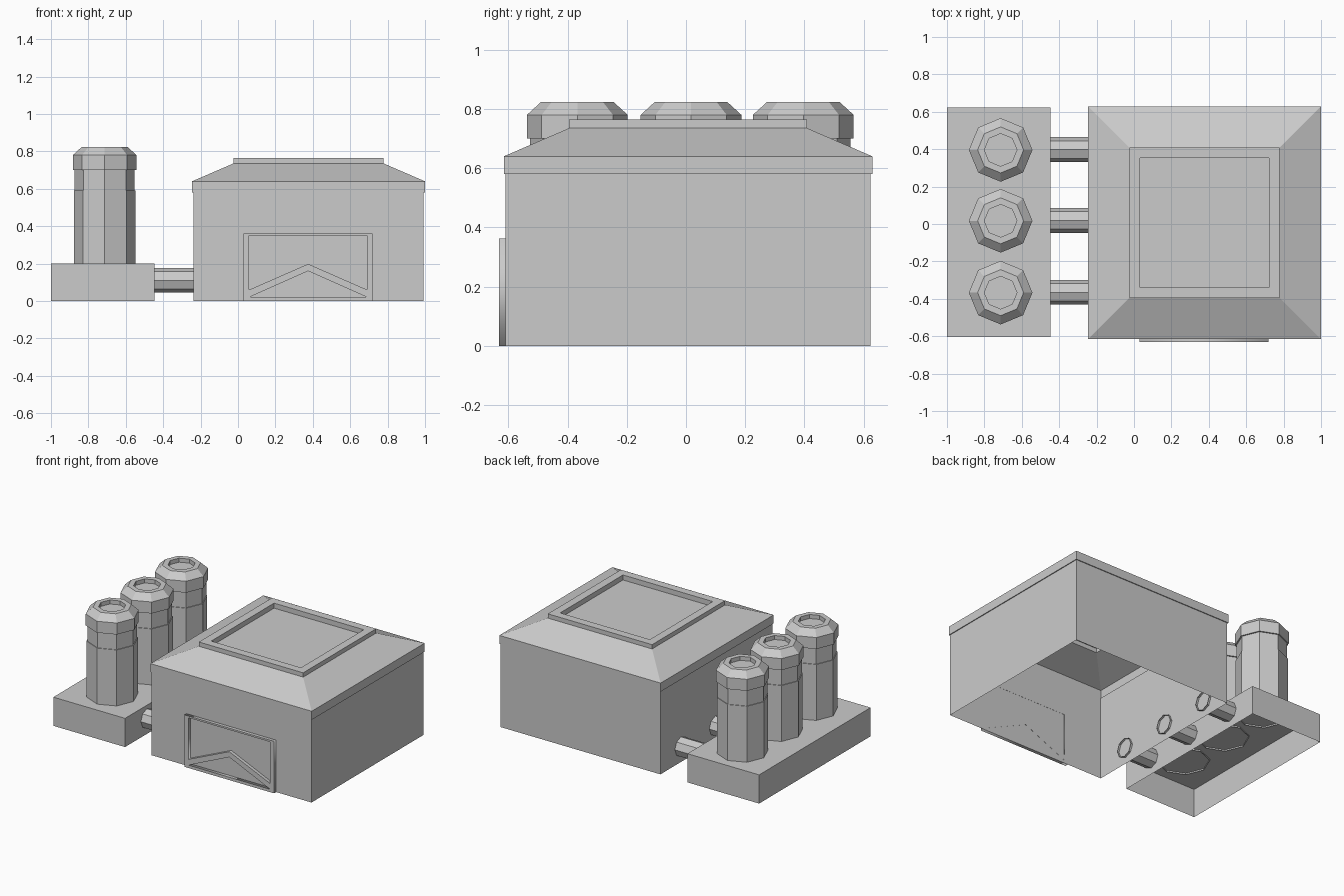
import bpy, math

if "Cube" in bpy.data.objects:
    bpy.data.objects.remove(bpy.data.objects["Cube"])


def loft(name, rings, cap=True):
    """Skin matching rings of points; the start stays open, the end may be capped."""
    n = len(rings[0])
    verts = [p for r in rings for p in r]
    faces = []
    for k in range(len(rings) - 1):
        a, b = k * n, (k + 1) * n
        faces += [(a + i, a + (i + 1) % n, b + (i + 1) % n, b + i) for i in range(n)]
    if cap:
        faces.append(tuple(range(len(verts) - n, len(verts))))
    mesh = bpy.data.meshes.new(name)
    mesh.from_pydata(verts, [], faces)
    obj = bpy.data.objects.new(name, mesh)
    bpy.context.collection.objects.link(obj)
    return obj


def rect(cx, cy, h, z):
    return [(cx - h, cy - h, z), (cx + h, cy - h, z), (cx + h, cy + h, z), (cx - h, cy + h, z)]


def octagon(r):
    return [(r * math.cos(i * math.pi / 4), r * math.sin(i * math.pi / 4)) for i in range(8)]


# Main hall: walls, eave, hipped roof and recessed roof panel in one open-bottom shell
CX, CY = 0.377, 0.007
hall = [(0.616, 0), (0.616, 0.58), (0.622, 0.58), (0.622, 0.64), (0.402, 0.735),
        (0.402, 0.765), (0.346, 0.765), (0.346, 0.73)]
loft("main_hall", [rect(CX, CY, h, z) for h, z in hall])

# Low plinth, open underneath
loft("stack_plinth", [[(-1, -0.605, z), (-0.447, -0.605, z), (-0.447, 0.623, z), (-1, 0.623, z)]
                      for z in (0, 0.2)])

# Octagonal stacks with a groove and a sunken top, each with a pipe to the hall
stack = [(0.165, 0.19), (0.165, 0.59), (0.16, 0.59), (0.16, 0.70), (0.17, 0.70),
         (0.17, 0.78), (0.123, 0.823), (0.087, 0.823), (0.087, 0.795)]
for i, y in enumerate((-0.367, 0.017, 0.396)):
    loft(f"stack_{i + 1}", [[(-0.713 + px, y + py, z) for px, py in octagon(r)] for r, z in stack])
    loft(f"pipe_{i + 1}", [[(x, y + 0.002 + py, 0.11 + pz) for py, pz in octagon(0.066)]
                           for x in (-0.46, -0.225)], cap=False)

# Door frame with a chevron bar: flat outline with two openings, extruded
outlines = [
    [(0.03, 0), (0.72, 0), (0.72, 0.362), (0.03, 0.362)],
    [(0.06, 0.35), (0.06, 0.06), (0.375, 0.198), (0.69, 0.06), (0.69, 0.35)],
    [(0.06, 0.02), (0.375, 0.16), (0.69, 0.02)],
]
curve = bpy.data.curves.new("door_frame", 'CURVE')
curve.dimensions = '2D'
curve.fill_mode = 'BOTH'
curve.extrude = 0.012
for pts in outlines:
    s = curve.splines.new('POLY')
    s.points.add(len(pts) - 1)
    for p, (x, z) in zip(s.points, pts):
        p.co = (x, z, 0, 1)
    s.use_cyclic_u = True
door = bpy.data.objects.new("door_frame", curve)
door.location.y = -0.62
door.rotation_euler.x = math.pi / 2
bpy.context.collection.objects.link(door)
bpy.context.view_layer.objects.active = door
door.select_set(True)
bpy.ops.object.convert(target='MESH')
